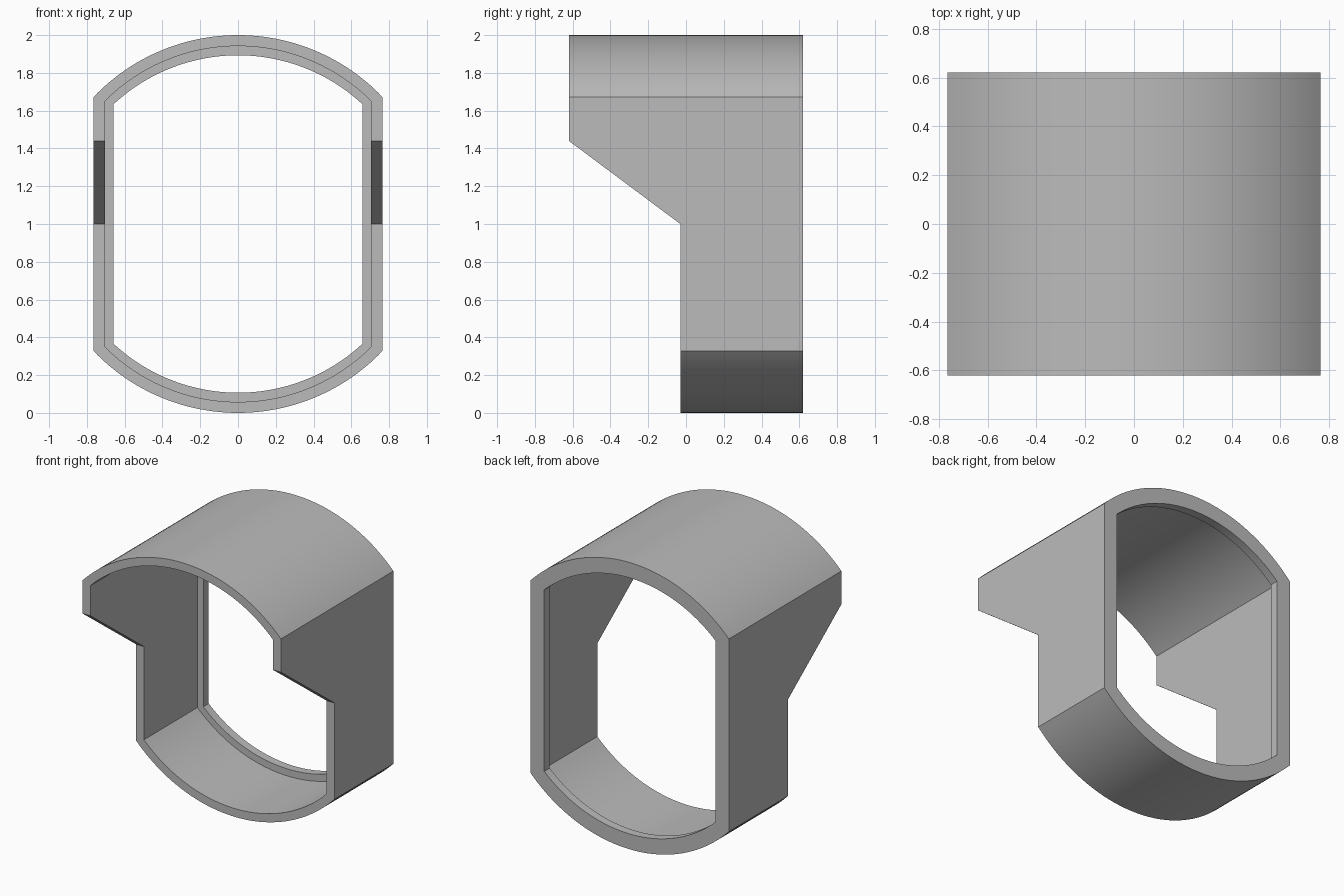
import bpy, bmesh, math

if "Cube" in bpy.data.objects:
    bpy.data.objects.remove(bpy.data.objects["Cube"], do_unlink=True)

BACK, LIP_DEPTH = 0.62, 0.06
FRONT_TOP, FRONT_LOW = -0.62, -0.03
SLOPE_TOP, SLOPE_LOW = 1.44, 1.0
SEGMENTS = 48


def arc(half_width, corner_z, peak_z):
    """Points of a shallow arc from the right corner over to the left one."""
    rise = peak_z - corner_z
    radius = (half_width ** 2 + rise ** 2) / (2 * rise)
    sweep = math.copysign(math.asin(half_width / abs(radius)), radius)
    points = []
    for i in range(SEGMENTS + 1):
        a = sweep * (1 - 2 * i / SEGMENTS)
        points.append((radius * math.sin(a), peak_z - radius * (1 - math.cos(a))))
    return points


def outline(half_width, corner, peak):
    """Straight-sided loop with arched top and bottom, split where the sides step."""
    top = arc(half_width, 2 - corner, 2 - peak)
    bottom = arc(half_width, corner, peak)[::-1]
    return (top + [(-half_width, SLOPE_TOP), (-half_width, SLOPE_LOW)]
            + bottom + [(half_width, SLOPE_LOW), (half_width, SLOPE_TOP)])


def front_y(z):
    t = min(max((z - SLOPE_LOW) / (SLOPE_TOP - SLOPE_LOW), 0), 1)
    return FRONT_LOW + t * (FRONT_TOP - FRONT_LOW)


outer = outline(0.765, 0.328, 0.0)
wall = outline(0.705, 0.35, 0.058)
lip = outline(0.66, 0.367, 0.107)

# Hooded sleeve: rings run along the outside, front rim, inner wall and back lip
bm = bmesh.new()
sections = [
    (outer, lambda z: BACK),
    (outer, front_y),
    (wall, front_y),
    (wall, lambda z: BACK - LIP_DEPTH),
    (lip, lambda z: BACK - LIP_DEPTH),
    (lip, lambda z: BACK),
]
rings = [[bm.verts.new((x, depth(z), z)) for x, z in loop] for loop, depth in sections]
for ring, following in zip(rings, rings[1:] + rings[:1]):
    for i in range(len(ring)):
        j = (i + 1) % len(ring)
        bm.faces.new((ring[i], ring[j], following[j], following[i]))
bmesh.ops.recalc_face_normals(bm, faces=bm.faces)

mesh = bpy.data.meshes.new("hooded_sleeve")
bm.to_mesh(mesh)
bm.free()
sleeve = bpy.data.objects.new("hooded_sleeve", mesh)
bpy.context.collection.objects.link(sleeve)

# Plain grey material
grey = bpy.data.materials.new("plain_grey")
grey.use_nodes = True
colour = (0.5, 0.5, 0.5, 1)
grey.diffuse_color = colour
grey.node_tree.nodes["Principled BSDF"].inputs["Base Color"].default_value = colour
mesh.materials.append(grey)

# Smooth arches with crisp rims and corners
bpy.ops.object.select_all(action="DESELECT")
sleeve.select_set(True)
bpy.context.view_layer.objects.active = sleeve
bpy.ops.object.shade_smooth_by_angle(angle=math.radians(30))
